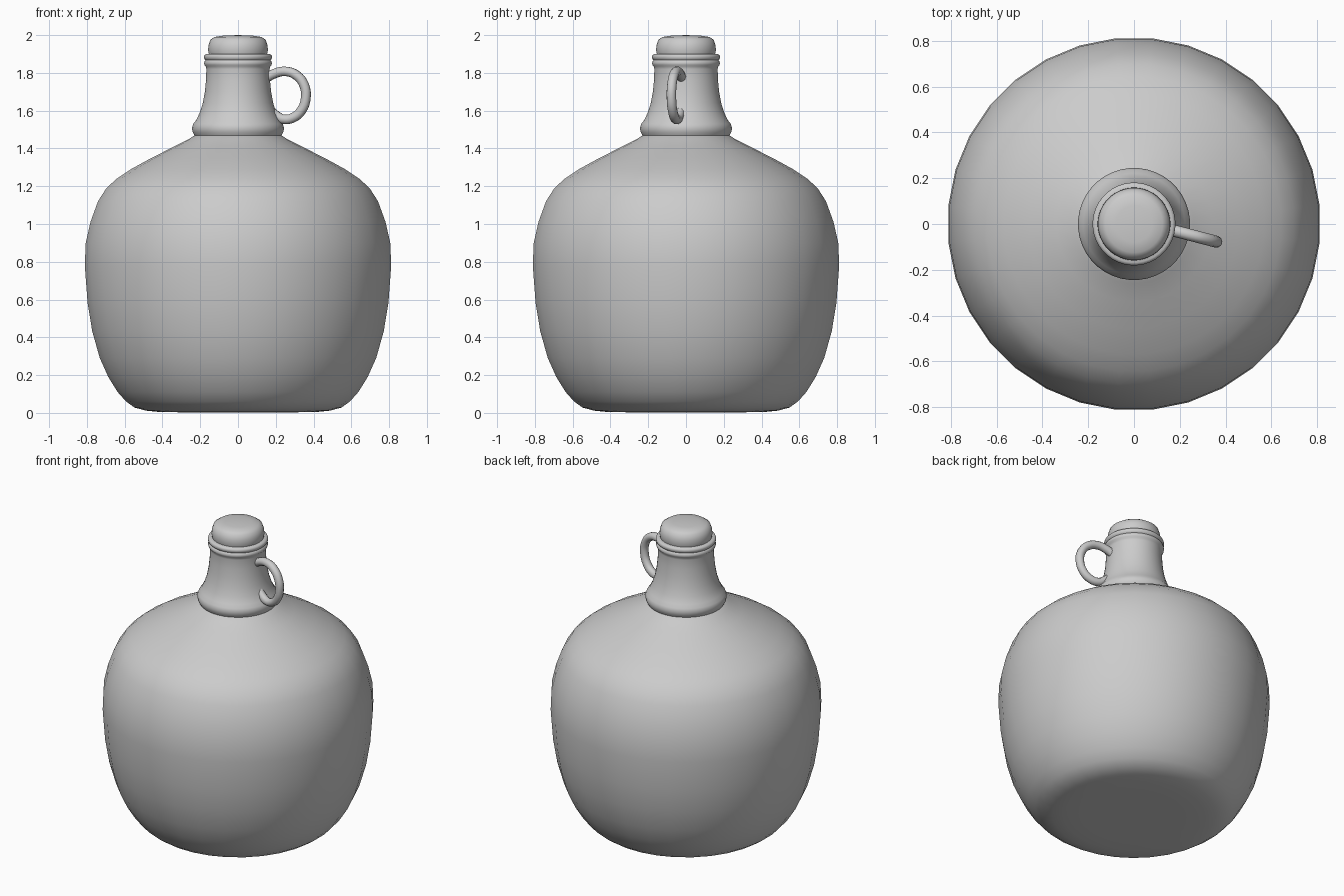
import bpy, bmesh, math
from mathutils import Vector

if "Cube" in bpy.data.objects:
    bpy.data.objects.remove(bpy.data.objects["Cube"])


def lathe(name, profile, sides, angle=40):
    """Revolve an (r, z) profile about z; r = 0 makes a pole."""
    bm = bmesh.new()
    rings = []
    for r, z in profile:
        if r == 0:
            rings.append([bm.verts.new((0, 0, z))] * sides)
        else:
            a = [2 * math.pi * (i + 0.5) / sides for i in range(sides)]
            rings.append([bm.verts.new((r * math.cos(t), r * math.sin(t), z)) for t in a])
    for lo, hi in zip(rings, rings[1:]):
        for i in range(sides):
            j = (i + 1) % sides
            corners = list(dict.fromkeys((lo[i], lo[j], hi[j], hi[i])))
            bm.faces.new(corners)
    bmesh.ops.recalc_face_normals(bm, faces=bm.faces)
    finish(name, bm, angle)


def finish(name, bm, angle):
    mesh = bpy.data.meshes.new(name)
    bm.to_mesh(mesh)
    bm.free()
    obj = bpy.data.objects.new(name, mesh)
    bpy.context.collection.objects.link(obj)
    bpy.ops.object.select_all(action='DESELECT')
    obj.select_set(True)
    bpy.context.view_layer.objects.active = obj
    bpy.ops.object.shade_smooth_by_angle(angle=math.radians(angle))


# Big rounded body
lathe("jug_body", [
    (0, 0.005), (0.30, 0.003), (0.42, 0.005), (0.49, 0.012), (0.55, 0.028), (0.595, 0.06),
    (0.64, 0.11), (0.69, 0.19), (0.735, 0.29), (0.775, 0.43), (0.80, 0.58),
    (0.815, 0.78), (0.81, 0.90), (0.785, 1.01), (0.745, 1.12), (0.70, 1.19),
    (0.645, 1.24), (0.57, 1.29), (0.46, 1.35), (0.34, 1.41), (0.26, 1.45),
    (0.23, 1.47), (0.20, 1.48), (0, 1.48)], 32)

# Flared neck with base bead and double lip rings
lathe("neck", [
    (0, 1.465), (0.21, 1.465), (0.23, 1.468), (0.24, 1.485), (0.245, 1.508), (0.238, 1.53),
    (0.222, 1.55), (0.203, 1.59), (0.187, 1.64), (0.176, 1.70), (0.17, 1.76),
    (0.168, 1.82), (0.17, 1.833), (0.178, 1.842), (0.18, 1.852), (0.177, 1.862),
    (0.172, 1.867), (0.179, 1.874), (0.181, 1.885), (0.178, 1.895), (0.168, 1.90),
    (0, 1.90)], 40, 50)

# Domed stopper
lathe("stopper", [
    (0, 1.88), (0.15, 1.88), (0.155, 1.90), (0.159, 1.92), (0.157, 1.945),
    (0.147, 1.975), (0.125, 1.99), (0.08, 1.997), (0, 2.0)], 40)

# Small loop handle, swung slightly towards the front
curve = bpy.data.curves.new("handle_path", 'CURVE')
curve.dimensions = '3D'
curve.bevel_depth = 0.026
curve.bevel_resolution = 3
curve.use_fill_caps = True
curve.resolution_u = 4
path = [(0.13, 1.76), (0.19, 1.795), (0.25, 1.808), (0.31, 1.787), (0.35, 1.735),
        (0.359, 1.67), (0.337, 1.603), (0.29, 1.562), (0.24, 1.555), (0.205, 1.572),
        (0.17, 1.60)]
spline = curve.splines.new('BEZIER')
spline.bezier_points.add(len(path) - 1)
for p, (x, z) in zip(spline.bezier_points, path):
    p.co = Vector((x, -0.028 - 0.26 * (x - 0.17), z))
    p.handle_left_type = p.handle_right_type = 'AUTO'
temp = bpy.data.objects.new("handle_path", curve)
bpy.context.collection.objects.link(temp)
bpy.context.view_layer.update()
bm = bmesh.new()
bm.from_mesh(temp.to_mesh())
temp.to_mesh_clear()
bpy.data.objects.remove(temp)
finish("handle", bm, 50)
